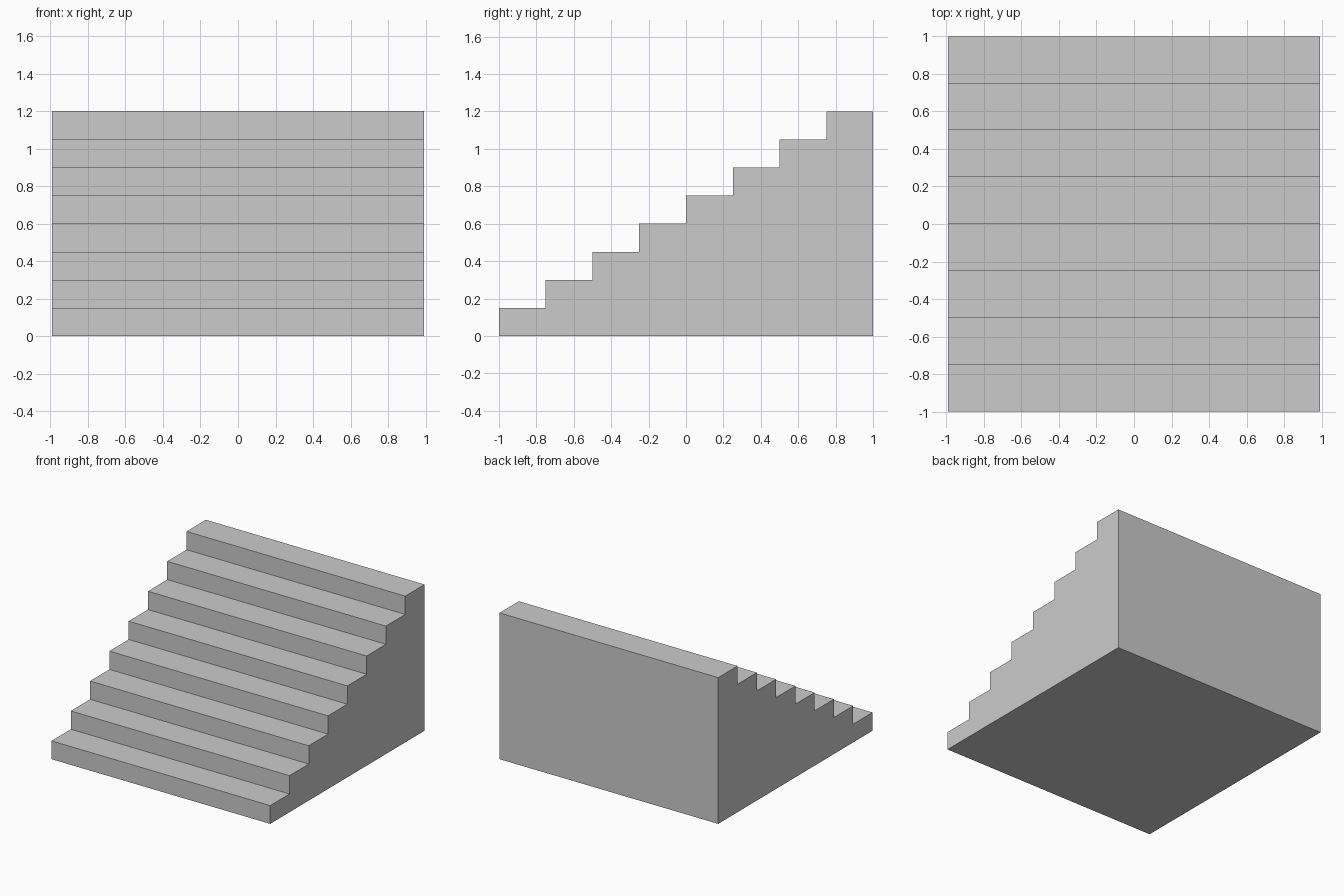
import bpy

if "Cube" in bpy.data.objects:
    bpy.data.objects.remove(bpy.data.objects["Cube"])

STEPS = 8
WIDTH = 1.985
TREAD = 0.25
RISE = 0.15


def add_box(name, size, center):
    bpy.ops.mesh.primitive_cube_add(size=1, location=center)
    obj = bpy.context.object
    obj.name = name
    obj.scale = size
    bpy.ops.object.transform_apply(location=False, rotation=False, scale=True)
    return obj


# Solid step blocks, each reaching the ground and rising toward the back
for i in range(STEPS):
    height = RISE * (i + 1)
    y = -1 + TREAD * (i + 0.5)
    add_box(f"step_{i + 1}", (WIDTH, TREAD, height), (0, y, height / 2))
